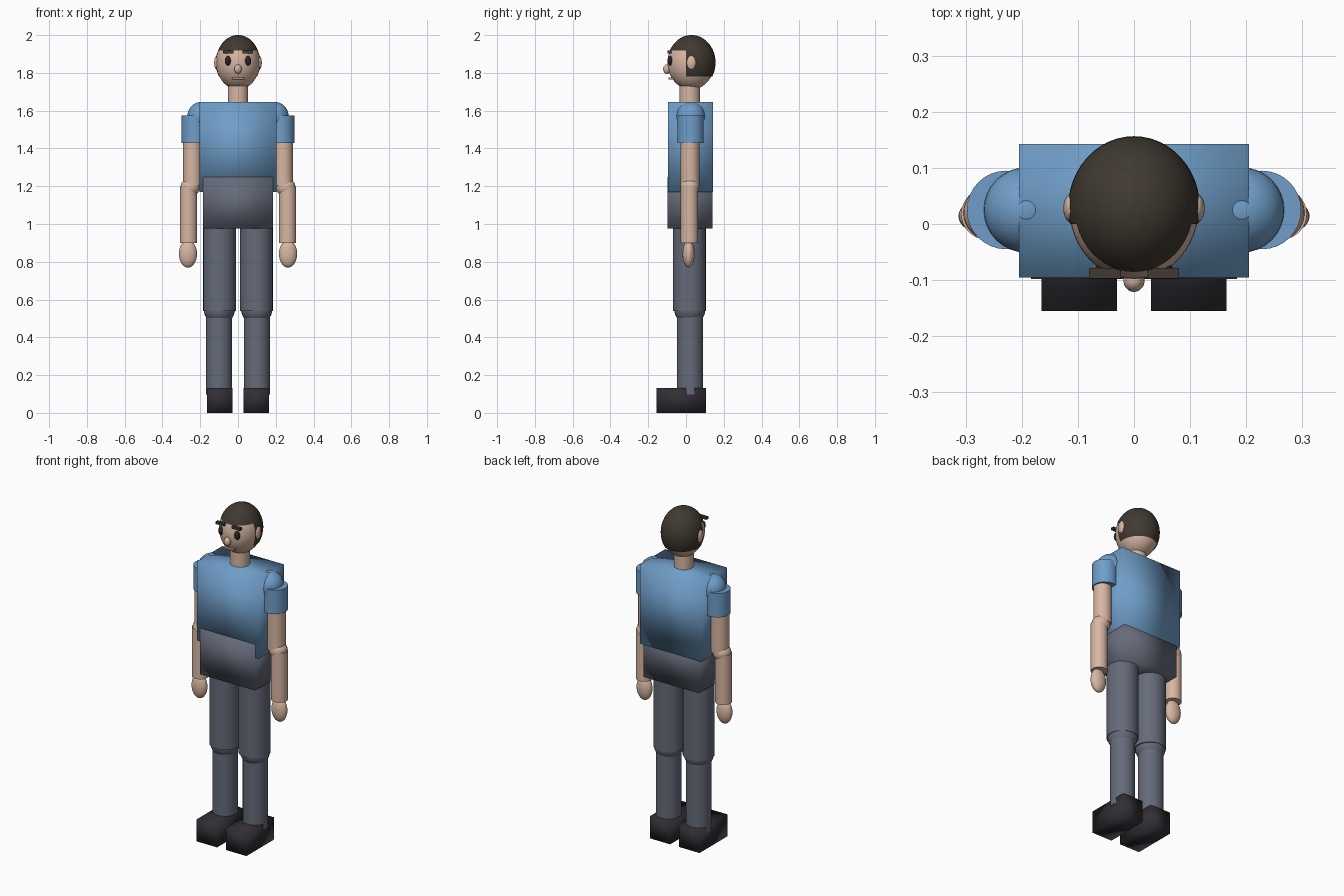
import bpy, bmesh
from mathutils import Matrix, Vector

if "Cube" in bpy.data.objects:
    bpy.data.objects.remove(bpy.data.objects["Cube"])


def colour(name, r, g, b):
    m = bpy.data.materials.new(name)
    m.diffuse_color = (r, g, b, 1)
    m.use_nodes = True
    m.node_tree.nodes["Principled BSDF"].inputs["Base Color"].default_value = m.diffuse_color
    return m


SKIN = colour("skin", 0.68, 0.47, 0.36)
SHIRT = colour("shirt_blue", 0.16, 0.34, 0.58)
PANTS = colour("trouser_grey", 0.13, 0.145, 0.19)
HAIR = colour("hair_brown", 0.05, 0.041, 0.03)
SHOE = colour("shoe_black", 0.03, 0.027, 0.034)
EYE = colour("eye_dark", 0.02, 0.018, 0.018)
LIP = colour("lip_rose", 0.5, 0.27, 0.21)


def finish(name, bm, mat, smooth_all=False):
    me = bpy.data.meshes.new(name)
    bm.to_mesh(me)
    bm.free()
    me.materials.append(mat)
    ob = bpy.data.objects.new(name, me)
    bpy.context.collection.objects.link(ob)
    bpy.ops.object.select_all(action='DESELECT')
    ob.select_set(True)
    bpy.context.view_layer.objects.active = ob
    if smooth_all:
        bpy.ops.object.shade_smooth()
    else:
        bpy.ops.object.shade_smooth_by_angle()
    return ob


def box(name, lo, hi, mat, smooth_all=True):
    lo, hi = Vector(lo), Vector(hi)
    bm = bmesh.new()
    bmesh.ops.create_cube(bm, size=1, matrix=Matrix.LocRotScale((lo + hi) / 2, None, hi - lo))
    return finish(name, bm, mat, smooth_all)


def ball_mesh(c, r, seg=32):
    bm = bmesh.new()
    bmesh.ops.create_uvsphere(bm, u_segments=seg, v_segments=seg // 2, radius=1,
                              matrix=Matrix.LocRotScale(Vector(c), None, Vector(r)))
    return bm


def ball(name, c, r, mat, seg=32):
    return finish(name, ball_mesh(c, r, seg), mat)


def tube(name, x, y, z0, z1, r, mat):
    bm = bmesh.new()
    bmesh.ops.create_cone(bm, cap_ends=True, segments=32, radius1=r, radius2=r, depth=z1 - z0,
                          matrix=Matrix.Translation((x, y, (z0 + z1) / 2)))
    return finish(name, bm, mat)


# Body blocks
box("torso", (-0.205, -0.095, 1.17), (0.205, 0.143, 1.645), SHIRT)
box("hips", (-0.184, -0.098, 0.975), (0.184, 0.14, 1.25), PANTS)

# Neck and head
tube("neck", 0, 0.02, 1.62, 1.76, 0.054, SKIN)
HEAD = (0, 0.027, 1.855)
ball("head", HEAD, (0.115, 0.125, 0.143), SKIN, 48)

# Hair: a shell cut to a straight fringe, with a longer back and sides
bm = ball_mesh((0, 0.029, 1.855), (0.1175, 0.1275, 0.1455), 48)
for co, no in (((0, 0, 1.918), (0, 0, 1)), ((0, 0, 1.78), (0, 0, 1)), ((0, 0, 0), (0, 1, 0))):
    bmesh.ops.bisect_plane(bm, geom=bm.verts[:] + bm.edges[:] + bm.faces[:],
                           plane_co=co, plane_no=no)
bare = []
for f in bm.faces:
    c = f.calc_center_median()
    if not (c.z > 1.918 or (c.y > 0 and c.z > 1.78)):
        bare.append(f)
bmesh.ops.delete(bm, geom=bare, context='FACES')
finish("hair", bm, HAIR)

# Nose and mouth
ball("nose", (0, -0.1, 1.82), (0.019, 0.021, 0.025), SKIN)
box("mouth", (-0.033, -0.092, 1.766), (0.033, -0.065, 1.775), LIP, False)

# Paired parts
for side, s in (("left", 1), ("right", -1)):
    def span(a, b):
        return (a, b) if s > 0 else (-b, -a)

    # Face details
    ball(side + "_eye", (s * 0.053, -0.083, 1.864), (0.017, 0.015, 0.025), EYE, 24)
    ball(side + "_ear", (s * 0.113, 0.028, 1.854), (0.013, 0.025, 0.037), SKIN, 24)
    a, b = span(0.024, 0.08)
    box(side + "_eyebrow", (a, -0.097, 1.903), (b, -0.078, 1.918), HAIR, False)

    # Arm
    ball(side + "_shoulder", (s * 0.192, 0.025, 1.571), (0.076, 0.076, 0.076), SHIRT)
    tube(side + "_sleeve", s * 0.228, 0.025, 1.43, 1.574, 0.07, SHIRT)
    tube(side + "_upper_arm", s * 0.241, 0.021, 1.2, 1.45, 0.05, SKIN)
    ball(side + "_elbow", (s * 0.253, 0.02, 1.195), (0.051, 0.05, 0.05), SKIN)
    tube(side + "_forearm", s * 0.262, 0.018, 0.9, 1.195, 0.046, SKIN)
    ball(side + "_hand", (s * 0.265, 0.014, 0.842), (0.048, 0.032, 0.073), SKIN)

    # Leg
    tube(side + "_thigh", s * 0.097, 0.018, 0.54, 1.06, 0.087, PANTS)
    ball(side + "_knee", (s * 0.099, 0.02, 0.55), (0.083, 0.083, 0.083), PANTS)
    tube(side + "_shin", s * 0.1, 0.022, 0.097, 0.55, 0.069, PANTS)
    a, b = span(0.03, 0.165)
    box(side + "_shoe", (a, -0.155, 0), (b, 0.107, 0.132), SHOE)
